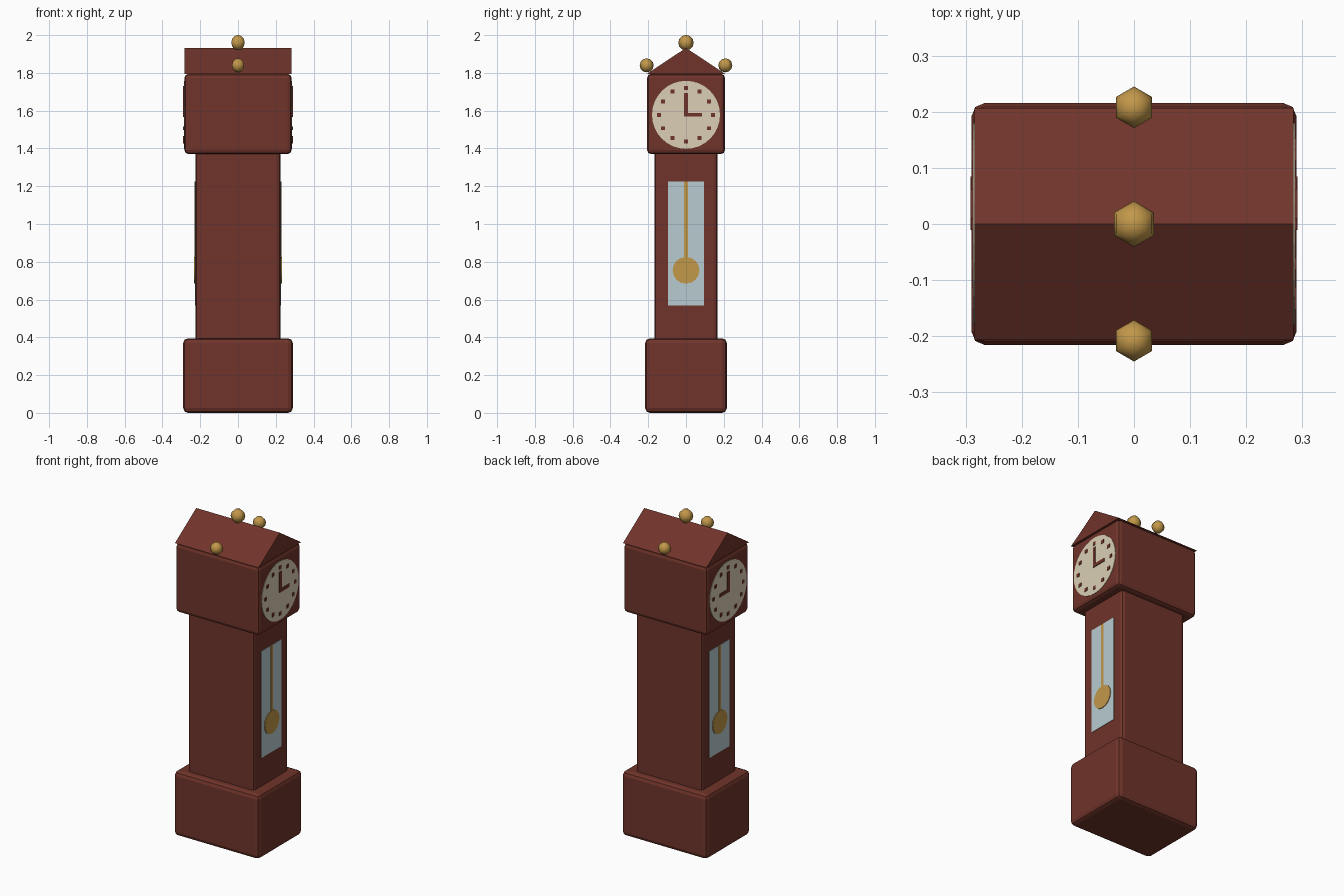
import bpy, bmesh, math
from mathutils import Matrix, Vector

if "Cube" in bpy.data.objects:
    bpy.data.objects.remove(bpy.data.objects["Cube"])


def srgb(*c):
    return [((v / 255 + 0.055) / 1.055) ** 2.4 for v in c] + [1]


def material(name, *c):
    m = bpy.data.materials.new(name)
    m.diffuse_color = srgb(*c)
    m.use_nodes = True
    m.node_tree.nodes["Principled BSDF"].inputs["Base Color"].default_value = m.diffuse_color
    return m


WOOD = material("red brown wood", 112, 52, 42)
CREAM = material("cream dial", 219, 207, 181)
GLASS = material("pale blue glass", 184, 203, 208)
BRASS = material("brass", 194, 152, 74)


def finish(name, bm, mat, smooth=False):
    bmesh.ops.recalc_face_normals(bm, faces=bm.faces)
    me = bpy.data.meshes.new(name)
    bm.to_mesh(me)
    bm.free()
    me.materials.append(mat)
    for p in me.polygons:
        p.use_smooth = smooth
    ob = bpy.data.objects.new(name, me)
    bpy.context.collection.objects.link(ob)
    return ob


def add_box(bm, size, centre, turn=None):
    mat = Matrix.Translation(centre) @ Matrix.Diagonal((*size, 1))
    bmesh.ops.create_cube(bm, size=1, matrix=mat)


def case_block(name, hx, hy, z0, z1, bevel):
    bm = bmesh.new()
    add_box(bm, (2 * hx, 2 * hy, z1 - z0), (0, 0, (z0 + z1) / 2))
    ob = finish(name, bm, WOOD)
    mod = ob.modifiers.new("rounded edges", 'BEVEL')
    mod.width = bevel
    mod.segments = 2


def mirror_x(ob):
    ob.modifiers.new("both sides", 'MIRROR').use_axis = (True, False, False)


def plate(name, mat, x, rects=(), disc=None):
    """Thin plates on the +x side, mirrored to -x. rects: (y, z, width, height)."""
    bm = bmesh.new()
    t = 0.006
    for y, z, w, h in rects:
        add_box(bm, (t, w, h), (x - t / 2, y, z))
    if disc:
        z, r, n = disc
        m = Matrix.Translation((x - t / 2, 0, z)) @ Matrix.Rotation(math.pi / 2, 4, 'Y')
        bmesh.ops.create_cone(bm, cap_ends=True, segments=n, radius1=r, radius2=r,
                              depth=t, matrix=m)
    mirror_x(finish(name, bm, mat))


# Case: plinth, trunk, hood
case_block("plinth", 0.29, 0.216, 0, 0.395, 0.025)
case_block("trunk", 0.225, 0.167, 0.37, 1.40, 0.018)
case_block("hood", 0.284, 0.206, 1.37, 1.795, 0.022)

# Gabled roof, extruded triangle along x
bm = bmesh.new()
tri = [bm.verts.new((-0.284, y, z)) for y, z in ((-0.207, 1.795), (0.207, 1.795), (0, 1.932))]
ext = bmesh.ops.extrude_face_region(bm, geom=[bm.faces.new(tri)])["geom"]
bmesh.ops.translate(bm, vec=(0.568, 0, 0),
                    verts=[v for v in ext if isinstance(v, bmesh.types.BMVert)])
bm.faces.ensure_lookup_table()
if len(bm.faces) < 5:
    bm.faces.new(tri)
finish("roof", bm, WOOD)

# Dial, hour marks and hands
ZC = 1.578
plate("dial", CREAM, 0.287, disc=(ZC, 0.18, 32))
marks = []
for i in range(12):
    a = math.radians(30 * i)
    marks.append((0.142 * math.sin(a), ZC + 0.142 * math.cos(a), 0.021, 0.021))
plate("hour_marks", WOOD, 0.290, marks)
plate("hands", WOOD, 0.291, [(0, ZC + 0.053, 0.021, 0.126), (0.0425, ZC, 0.085, 0.02)])

# Trunk window and pendulum
plate("window", GLASS, 0.228, [(0, 0.897, 0.192, 0.656)])
plate("pendulum_rod", BRASS, 0.231, [(0, 1.0, 0.019, 0.45)])
plate("pendulum_bob", BRASS, 0.232, disc=(0.755, 0.071, 16))

# Ball finials, hexagonal in plan with a corner towards y
for name, y, z, r in (("top_finial", 0, 1.96, 0.041),
                      ("front_finial", -0.208, 1.84, 0.037),
                      ("back_finial", 0.208, 1.84, 0.037)):
    bm = bmesh.new()
    bmesh.ops.create_uvsphere(bm, u_segments=6, v_segments=6, radius=r)
    far = max(bm.verts, key=lambda v: v.co.x ** 2 + v.co.y ** 2).co
    turn = math.pi / 2 - math.atan2(far.y, far.x)
    bmesh.ops.transform(bm, matrix=Matrix.Translation((0, y, z)) @ Matrix.Rotation(turn, 4, 'Z'),
                        verts=bm.verts)
    finish(name, bm, BRASS, smooth=True)
